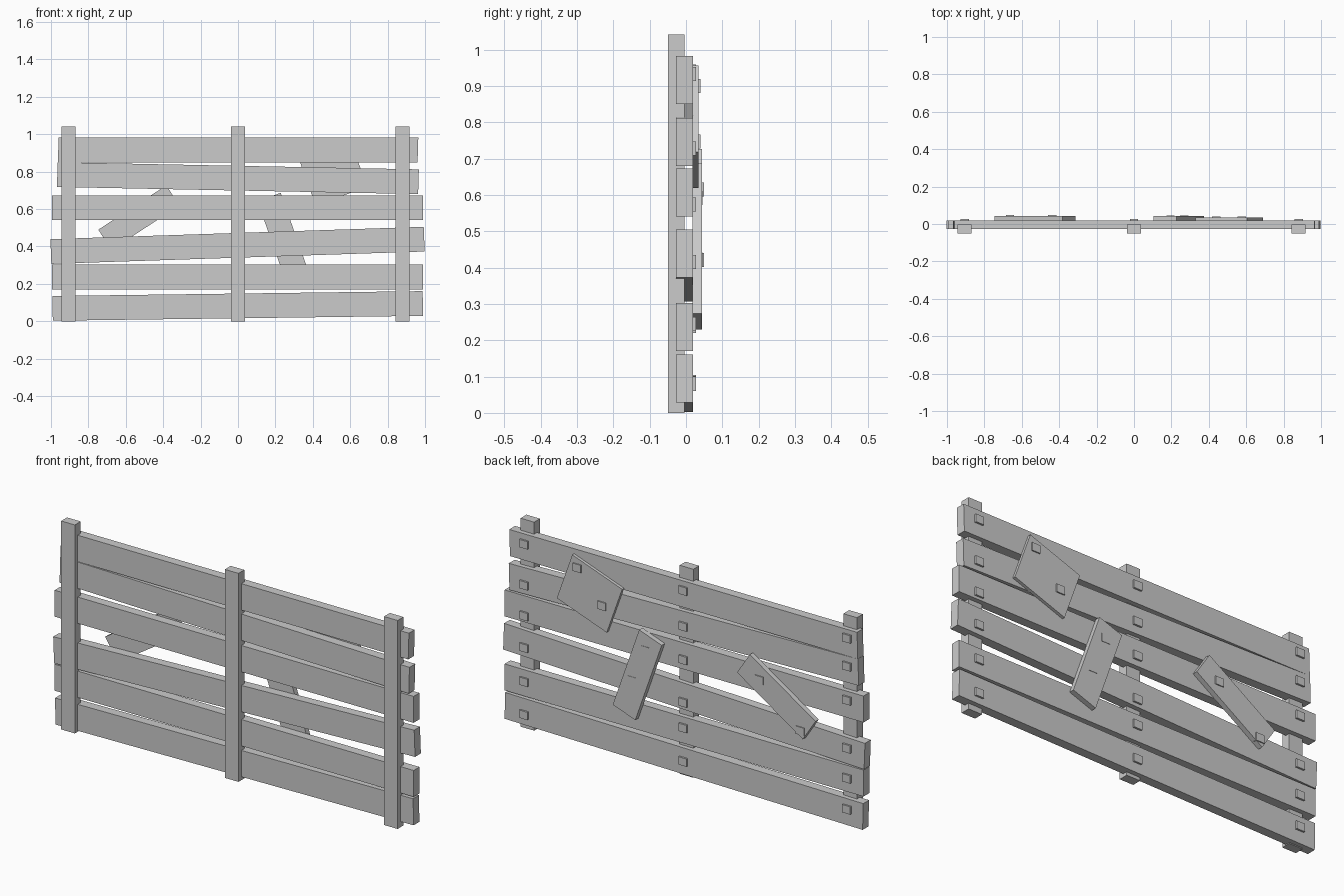
import bpy, bmesh
from math import cos, sin, radians


def slab(name, corners, y0, y1):
    """Extrude a front-view (x, z) polygon from y0 to y1."""
    bm = bmesh.new()
    face = bm.faces.new([bm.verts.new((x, y0, z)) for x, z in corners])
    ext = bmesh.ops.extrude_face_region(bm, geom=[face])
    for v in ext["geom"]:
        if isinstance(v, bmesh.types.BMVert):
            v.co.y = y1
    bmesh.ops.recalc_face_normals(bm, faces=bm.faces)
    me = bpy.data.meshes.new(name)
    bm.to_mesh(me)
    bm.free()
    ob = bpy.data.objects.new(name, me)
    bpy.context.collection.objects.link(ob)
    return ob


def rect(x, z, w, h, deg=0):
    c, s = cos(radians(deg)), sin(radians(deg))
    pts = [(-w/2, -h/2), (w/2, -h/2), (w/2, h/2), (-w/2, h/2)]
    return [(x + a*c - b*s, z + a*s + b*c) for a, b in pts]


# Upright posts
post_x = (-0.905, 0.0, 0.88)
for x in post_x:
    slab("post", rect(x, 0.521, 0.075, 1.042), -0.05, -0.004)

# Horizontal planks: left x, right x, bottom z at left, bottom z at right, end lean
H = 0.132
planks = [
    (-0.963, 0.960, 0.850, 0.850, 0.004),
    (-0.968, 0.963, 0.718, 0.680, 0.004),
    (-0.995, 0.990, 0.541, 0.541, 0.0),
    (-0.998, 0.998, 0.307, 0.373, -0.005),
    (-0.995, 0.990, 0.171, 0.171, 0.0),
    (-0.990, 0.990, 0.003, 0.029, -0.003),
]
for xl, xr, zl, zr, lean in planks:
    slab("plank", [(xl, zl), (xr, zr), (xr + lean, zr + H), (xl + lean, zl + H)],
         -0.027, 0.019)

# Nail heads: heights on each plank for the left, middle and right post
nail_z = [
    (0.940, 0.936, 0.933),
    (0.800, 0.757, 0.728),
    (0.630, 0.590, 0.574),
    (0.390, 0.377, 0.415),
    (0.240, 0.250, 0.245),
    (0.085, 0.082, 0.080),
]
for row in nail_z:
    for x, z in zip(post_x, row):
        slab("nail", rect(x, z, 0.045, 0.039), 0.012, 0.028)

# Repair boards on the back, each with two nails
patches = [
    ((0.510, 0.788, 0.293, 0.254, 19.7), 0.034, 0.040, [(0.577, 0.900), (0.440, 0.747)]),
    ((0.239, 0.458, 0.132, 0.438, 19.5), 0.044, 0.046, [(0.195, 0.592), (0.268, 0.422)]),
    ((-0.530, 0.554, 0.434, 0.129, 33.1), 0.044, 0.049, [(-0.437, 0.615), (-0.663, 0.421)]),
]
for shape, back, nail_back, nails in patches:
    slab("repair_board", rect(*shape), 0.018, back)
    for x, z in nails:
        slab("repair_nail", rect(x, z, 0.045, 0.039), 0.03, nail_back)
